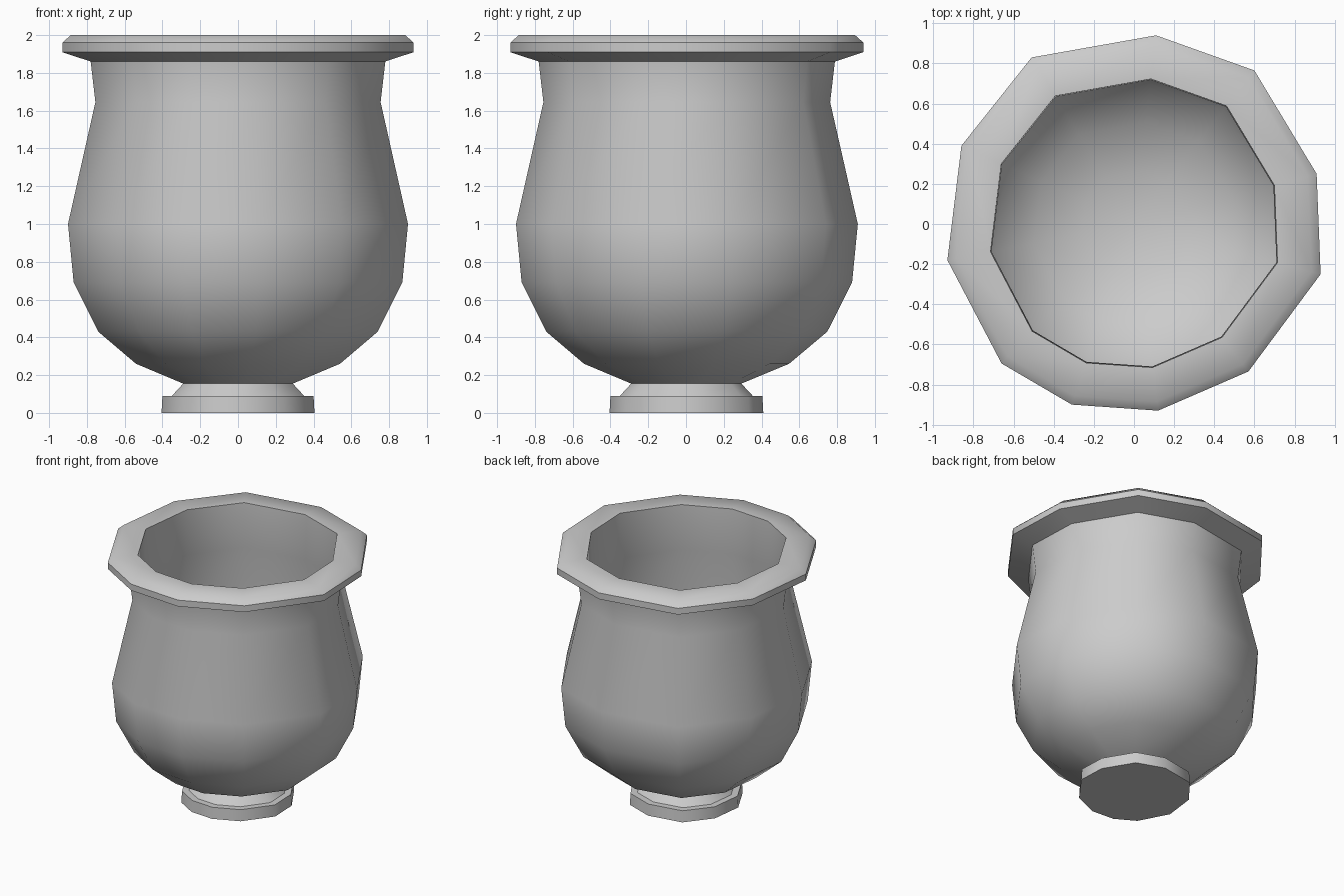
import bpy, bmesh, math

cube = bpy.data.objects.get("Cube")
if cube:
    bpy.data.objects.remove(cube, do_unlink=True)

# One plain stone colour
stone = bpy.data.materials.new("grey stone")
stone.use_nodes = True
colour = (0.6, 0.6, 0.6, 1)
stone.diffuse_color = colour
stone.node_tree.nodes["Principled BSDF"].inputs["Base Color"].default_value = colour

# Uneven eleven-sided plan, at the widest part of the rim
PLAN = [(0.11, 0.94), (-0.51, 0.83), (-0.86, 0.39), (-0.93, -0.18),
        (-0.66, -0.695), (-0.31, -0.9), (0.12, -0.93), (0.57, -0.735),
        (0.93, -0.25), (0.91, 0.25), (0.6, 0.765)]
HALF_WIDTH = 0.93


def lathe(name, profile):
    """Sweep a (half width, height) profile round the plan; zero width closes it."""
    bm = bmesh.new()
    rings = []
    for w, z in profile:
        if w == 0:
            rings.append([bm.verts.new((0, 0, z))] * len(PLAN))
        else:
            s = w / HALF_WIDTH
            rings.append([bm.verts.new((x * s, y * s, z)) for x, y in PLAN])
    for low, high in zip(rings, rings[1:]):
        for i in range(len(PLAN)):
            j = (i + 1) % len(PLAN)
            corners = list(dict.fromkeys((low[i], low[j], high[j], high[i])))
            bm.faces.new(corners)
    bmesh.ops.recalc_face_normals(bm, faces=bm.faces)
    mesh = bpy.data.meshes.new(name)
    bm.to_mesh(mesh)
    bm.free()
    mesh.materials.append(stone)
    obj = bpy.data.objects.new(name, mesh)
    bpy.context.collection.objects.link(obj)
    bpy.ops.object.select_all(action='DESELECT')
    obj.select_set(True)
    bpy.context.view_layer.objects.active = obj
    bpy.ops.object.shade_smooth_by_angle(angle=math.radians(45))
    return obj


foot = [(0, 0), (0.405, 0), (0.4, 0.09), (0.35, 0.09), (0.29, 0.155)]
bowl = [(0.54, 0.26), (0.74, 0.43), (0.87, 0.69), (0.9, 1.0),
        (0.755, 1.645), (0.78, 1.86)]
rim = [(0.93, 1.91), (0.93, 1.96), (0.885, 2.0), (0.715, 2.0)]
inside = [(0.71, 1.645), (0.85, 1.0), (0.82, 0.71), (0.69, 0.47),
          (0.5, 0.31), (0.26, 0.22), (0, 0.2)]

# Foot, bowl, rim and hollow form one continuous turned shell
lathe("urn_planter", foot + bowl + rim + inside)
